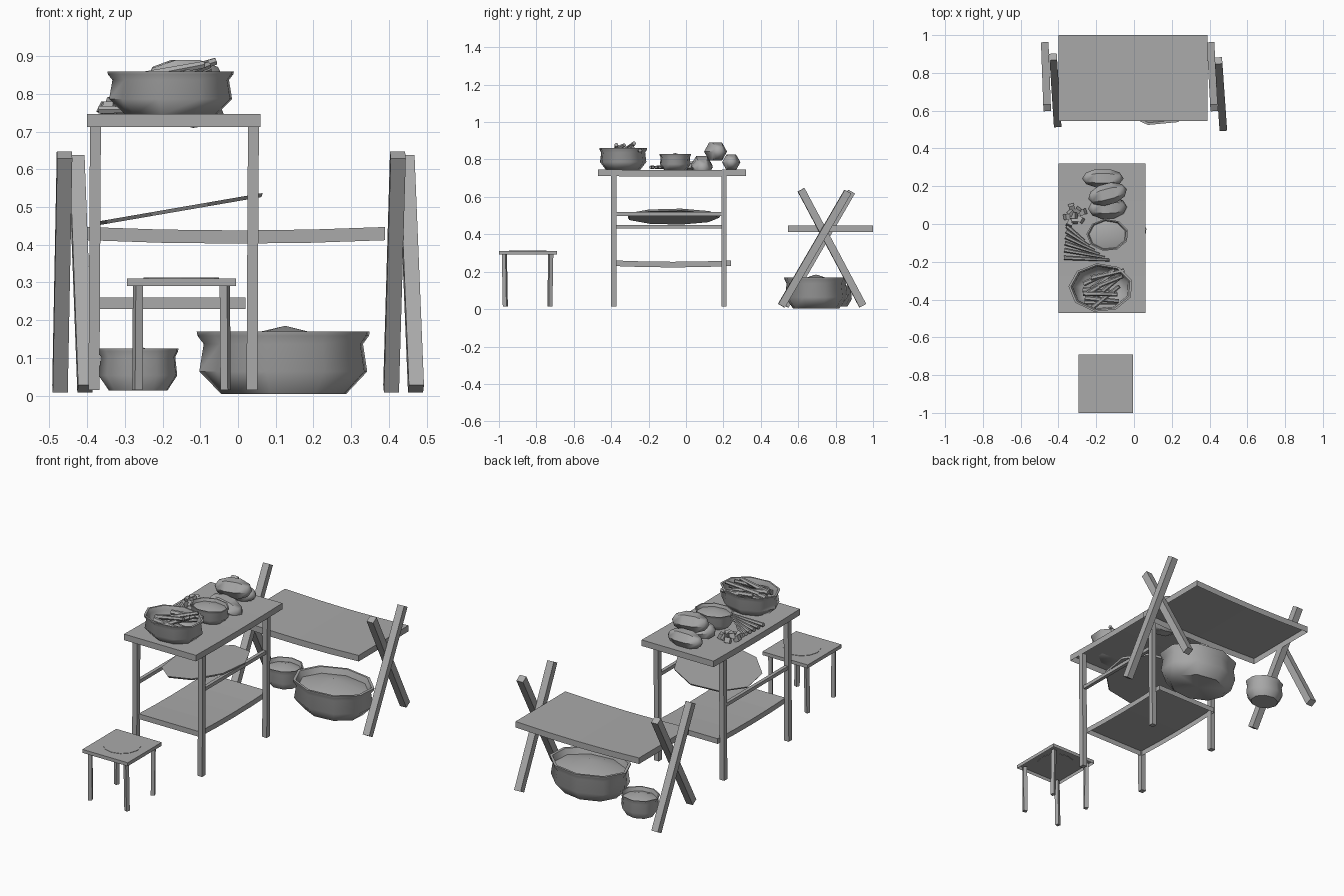
import bpy, bmesh, math, random
from mathutils import Vector, Matrix

random.seed(4)
cube = bpy.data.objects.get("Cube")
if cube:
    bpy.data.objects.remove(cube)

grey = bpy.data.materials.new("plain grey")
grey.use_nodes = True
COLOUR = (0.4, 0.4, 0.4, 1)
grey.diffuse_color = COLOUR
grey.node_tree.nodes["Principled BSDF"].inputs["Base Color"].default_value = COLOUR


def finish(bm, name, smooth=None):
    mesh = bpy.data.meshes.new(name)
    bm.to_mesh(mesh)
    bm.free()
    mesh.materials.append(grey)
    ob = bpy.data.objects.new(name, mesh)
    bpy.context.collection.objects.link(ob)
    if smooth:
        bpy.ops.object.select_all(action='DESELECT')
        ob.select_set(True)
        bpy.context.view_layer.objects.active = ob
        bpy.ops.object.shade_smooth_by_angle(angle=math.radians(smooth))
    return ob


def board(name, x, y, z, sag=0.0):
    """Sagging plank with an open underside."""
    bm = bmesh.new()
    bmesh.ops.create_cube(bm, size=1)
    bmesh.ops.delete(bm, geom=[f for f in bm.faces if f.normal.z < -0.5], context='FACES_ONLY')
    axis = 0 if x[1] - x[0] > y[1] - y[0] else 1
    if sag:
        edges = [e for e in bm.edges
                 if abs(e.verts[0].co[axis] - e.verts[1].co[axis]) > 0.5]
        bmesh.ops.subdivide_edges(bm, edges=edges, cuts=3, use_grid_fill=True)
    for v in bm.verts:
        drop = sag * (1 - (2 * v.co[axis]) ** 2)
        v.co = Vector([(r[0] + r[1]) / 2 + c * (r[1] - r[0])
                       for r, c in zip((x, y, z), v.co)])
        v.co.z -= drop
    return finish(bm, name)


def beam(name, a, b, w, sides=4, taper=1.0, smooth=None):
    """Straight bar from a to b, w thick."""
    a, b = Vector(a), Vector(b)
    d = b - a
    r = w / 2 / math.cos(math.pi / sides)
    bm = bmesh.new()
    bmesh.ops.create_cone(bm, cap_ends=True, segments=sides, radius1=r,
                          radius2=r * taper, depth=d.length)
    turn = Matrix.Rotation(math.pi / sides, 4, 'Z')
    rot = d.to_track_quat('Z', 'X' if abs(d.z) > abs(d.x) else 'Y').to_matrix().to_4x4()
    bm.transform(Matrix.Translation((a + b) / 2) @ rot @ turn)
    return finish(bm, name, smooth)


def bowl(name, centre, rx, ry, height, fill=None, sides=9, phase=0.3):
    """Faceted bowl with a flared rim and a mound of contents."""
    profile = [(0, 0), (0.72, 0), (0.97, 0.36), (0.92, 0.8), (0.99, 0.93),
               (1.0, 1.0), (0.93, 1.0), (0.87, 0.8)]
    profile += [(0.0, fill)] if fill else [(0.85, 0.4), (0.6, 0.12), (0, 0.12)]
    bm = bmesh.new()
    vs = [bm.verts.new((r, 0, h)) for r, h in profile]
    es = [bm.edges.new(p) for p in zip(vs, vs[1:])]
    bmesh.ops.spin(bm, geom=vs + es, cent=(0, 0, 0), axis=(0, 0, 1),
                   angle=math.tau, steps=sides, use_duplicate=False)
    bmesh.ops.remove_doubles(bm, verts=bm.verts[:], dist=0.001)
    bmesh.ops.recalc_face_normals(bm, faces=bm.faces[:])
    bm.transform(Matrix.Translation(centre) @ Matrix.Diagonal((rx, ry, height, 1))
                 @ Matrix.Rotation(phase, 4, 'Z'))
    return finish(bm, name, 50)


def tuber(name, centre, length, r, yaw, pitch=0.0):
    """Blunt six sided root vegetable lying along x."""
    bm = bmesh.new()
    bmesh.ops.create_uvsphere(bm, u_segments=6, v_segments=5, radius=1)
    bm.transform(Matrix.Translation(centre) @ Matrix.Rotation(yaw, 4, 'Z')
                 @ Matrix.Rotation(pitch, 4, 'Y')
                 @ Matrix.Diagonal((length / 2, r, r, 1))
                 @ Matrix.Rotation(math.pi / 2, 4, 'Y'))
    return finish(bm, name, 50)


# Serving table
board("table_top", (-0.4, 0.06), (-0.47, 0.32), (0.712, 0.747), 0.004)
for x, side in ((-0.382, "right"), (0.037, "left")):
    for y, end in ((-0.387, "front"), (0.203, "back")):
        beam(f"table_leg_{end}_{side}", (x, y, 0.015), (x + 0.004, y, 0.72), 0.029)
board("table_shelf", (-0.37, 0.02), (-0.38, 0.24), (0.23, 0.26), 0.007)
beam("rail_right", (-0.38, -0.38, 0.44), (-0.38, 0.2, 0.44), 0.02)
beam("rail_left", (0.037, -0.38, 0.508), (0.037, 0.2, 0.508), 0.02)

# Tilted tray on the rails
bm = bmesh.new()
bmesh.ops.create_cone(bm, cap_ends=True, segments=9, radius1=0.232, radius2=0.238, depth=0.01)
bm.transform(Matrix.Translation((-0.155, -0.07, 0.494))
             @ Matrix.Rotation(math.radians(-9.8), 4, 'Y') @ Matrix.Diagonal((0.96, 1.07, 1, 1)))
finish(bm, "tray")

# Stool with a round seat panel
board("stool_seat", (-0.295, -0.005), (-1.0, -0.69), (0.291, 0.311))
bm = bmesh.new()
bmesh.ops.create_cone(bm, cap_ends=True, segments=12, radius1=0.1, radius2=0.1, depth=0.004)
bm.transform(Matrix.Translation((-0.15, -0.845, 0.311)))
finish(bm, "stool_panel")
for sx in (-1, 1):
    for sy in (-1, 1):
        side, end = ("left" if sx > 0 else "right"), ("back" if sy > 0 else "front")
        beam(f"stool_leg_{end}_{side}", (-0.15 + sx * 0.117, -0.847 + sy * 0.119, 0.015),
             (-0.15 + sx * 0.115, -0.847 + sy * 0.124, 0.295), 0.021)

# Trestle table with crossed legs
board("trestle_top", (-0.4, 0.39), (0.545, 1.0), (0.412, 0.447), 0.009)
beam("trestle_leg_right_outer", (-0.472, 0.945, 0.018), (-0.46, 0.615, 0.638), 0.04)
beam("trestle_leg_right_inner", (-0.405, 0.53, 0.018), (-0.428, 0.885, 0.628), 0.04)
beam("trestle_leg_left_inner", (0.406, 0.945, 0.018), (0.424, 0.615, 0.638), 0.04)
beam("trestle_leg_left_outer", (0.472, 0.51, 0.018), (0.447, 0.865, 0.628), 0.04)

# Bowls
bowl("floor_bowl_large", (0.125, 0.695, 0.004), 0.235, 0.175, 0.166, 1.09)
bowl("floor_bowl_small", (-0.263, 0.795, 0.013), 0.11, 0.095, 0.112, 1.05)
bowl("vegetable_bowl", (-0.175, -0.337, 0.745), 0.172, 0.13, 0.115)
bowl("sauce_bowl", (-0.14, -0.058, 0.745), 0.112, 0.086, 0.083, 1.08)

# Large tubers stacked at the back
tuber("tuber_back", (-0.165, 0.242, 0.785), 0.22, 0.052, 0.0)
tuber("tuber_top", (-0.14, 0.158, 0.842), 0.21, 0.058, 0.25)
tuber("tuber_front", (-0.14, 0.085, 0.765), 0.21, 0.06, 0.05, 0.2)

# Sticks piled in the bowl
for i in range(11):
    yaw = random.uniform(-0.25, 0.75)
    y = -0.415 + 0.015 * i
    z = 0.825 + 0.012 * (i % 4)
    half = Vector((math.cos(yaw), math.sin(yaw), random.uniform(-0.05, 0.4))) * 0.09
    c = Vector((-0.165 + random.uniform(-0.03, 0.03), y, z))
    beam("bowl_stick", c - half, c + half, 0.024, 6, 0.75, 50)

# Sticks lying on the table
for i in range(6):
    yaw = -0.05 - 0.13 * i
    c = Vector((-0.25 - 0.012 * i, -0.185 + 0.027 * i, 0.758))
    half = Vector((math.cos(yaw), math.sin(yaw), 0)) * (0.12 - 0.012 * i)
    beam("table_stick", c - half, c + half, 0.02, 6, 0.6, 50)

# Chopped pieces
for i in range(9):
    a = i * 2.4
    r = 0.018 * math.sqrt(i)
    size = 0.03
    c = Vector((-0.318 + r * math.cos(a), 0.045 + r * math.sin(a), 0.76 + 0.012 * (i < 2)))
    d = Vector((math.cos(a), math.sin(a), 0.5)).normalized() * size / 2
    beam("chopped_piece", c - d, c + d, size)
